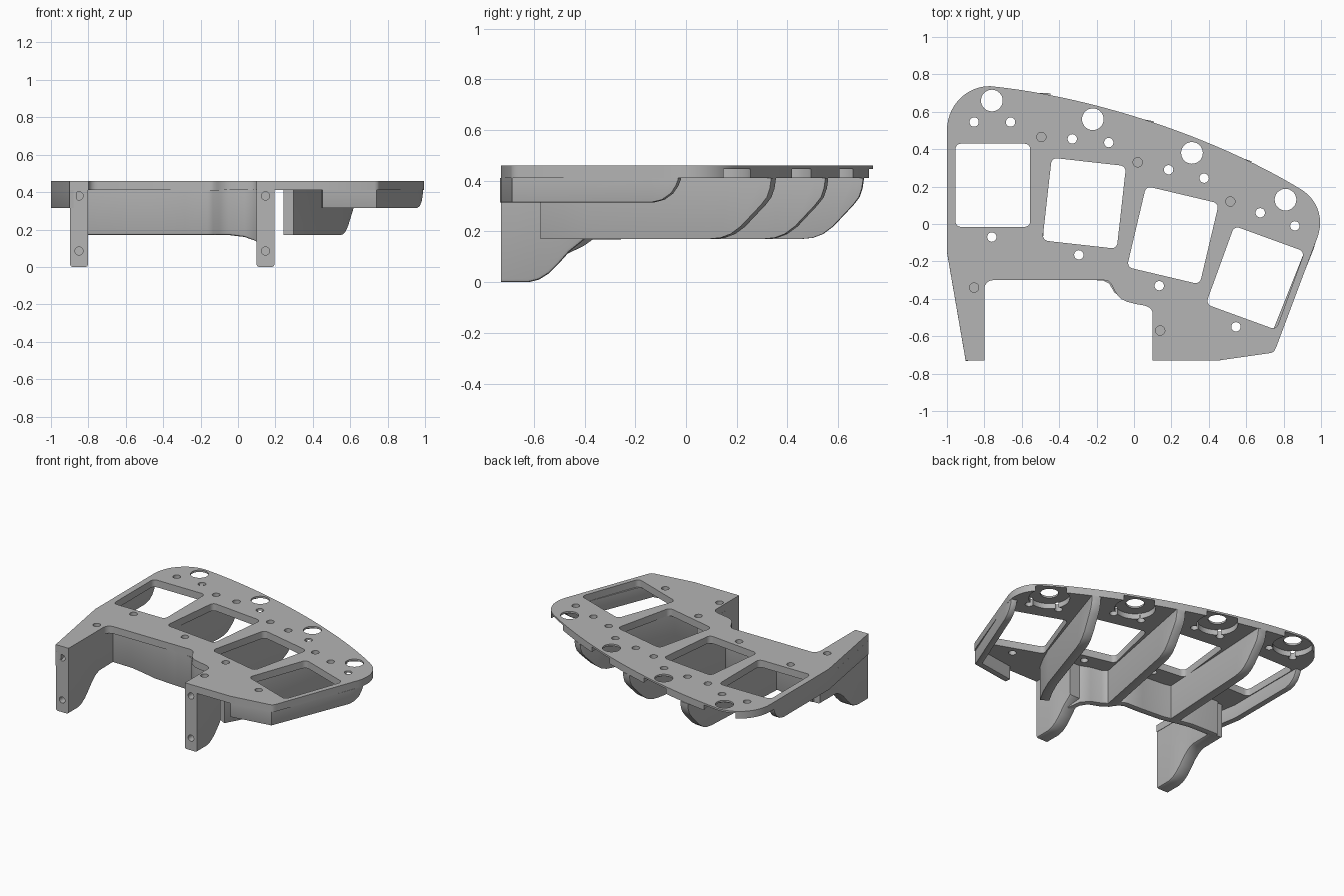
import bpy, bmesh, math
from mathutils import Vector, Matrix
from mathutils.geometry import interpolate_bezier

cube = bpy.data.objects.get("Cube")
if cube:
    bpy.data.objects.remove(cube)

TOP, UNDER = 0.46, 0.41

grey = bpy.data.materials.new("plain grey")
grey.use_nodes = True
GREY = (0.46, 0.46, 0.46, 1)
grey.diffuse_color = GREY
grey.node_tree.nodes["Principled BSDF"].inputs["Base Color"].default_value = GREY


def make(name, bm):
    bmesh.ops.recalc_face_normals(bm, faces=bm.faces)
    mesh = bpy.data.meshes.new(name)
    bm.to_mesh(mesh)
    bm.free()
    mesh.materials.append(grey)
    ob = bpy.data.objects.new(name, mesh)
    bpy.context.collection.objects.link(ob)
    return ob


def activate(ob):
    bpy.ops.object.select_all(action='DESELECT')
    ob.select_set(True)
    bpy.context.view_layer.objects.active = ob


def prism(bm, outline, z0, z1):
    low = [bm.verts.new((p[0], p[1], z0)) for p in outline]
    high = [bm.verts.new((p[0], p[1], z1)) for p in outline]
    bm.faces.new(low)
    bm.faces.new(high)
    n = len(low)
    for i in range(n):
        j = (i + 1) % n
        bm.faces.new((low[i], low[j], high[j], high[i]))


def circle(x, y, r, n=32):
    return [(x + r * math.cos(math.tau * i / n), y + r * math.sin(math.tau * i / n)) for i in range(n)]


def rounded_box(x, y, w, h, turn, r=0.03):
    spin = Matrix.Rotation(math.radians(turn), 2)
    pts = []
    for k, (sx, sy) in enumerate(((1, 1), (-1, 1), (-1, -1), (1, -1))):
        for i in range(6):
            a = math.pi / 2 * (k + i / 5)
            p = Vector((sx * (w / 2 - r) + r * math.cos(a), sy * (h / 2 - r) + r * math.sin(a)))
            pts.append(spin @ p + Vector((x, y)))
    return pts


def bend(a, b, c, d, n=8):
    return [p[:2] for p in interpolate_bezier(*(Vector((*q, 0)) for q in (a, b, c, d)), n)]


def cut(ob, cutter):
    mod = ob.modifiers.new("cut", 'BOOLEAN')
    mod.object = cutter
    mod.solver = 'EXACT'
    activate(ob)
    bpy.ops.object.modifier_apply(modifier=mod.name)
    bpy.data.objects.remove(cutter)


def smooth(ob):
    activate(ob)
    bpy.ops.object.shade_smooth_by_angle(angle=math.radians(35))


# Upright wall along a path of (x, y, bottom height), hanging from the plate
def wall(name, path, thick, edge=0.012):
    bm = bmesh.new()
    rings = []
    flat = [Vector(p[:2]) for p in path]
    for i, p in enumerate(flat):
        before = (p - flat[i - 1]).normalized() if i else (flat[1] - p).normalized()
        after = (flat[i + 1] - p).normalized() if i < len(flat) - 1 else before
        along = (before + after).normalized()
        side = Vector((-along.y, along.x)) * thick / 2 / max(0.6, along.dot(after))
        z = min(path[i][2], UNDER - 0.004)
        ring = [(p + side, z), (p - side, z), (p - side, UNDER), (p + side, UNDER)]
        rings.append([bm.verts.new((q.x, q.y, h)) for q, h in ring])
    for a, b in zip(rings, rings[1:]):
        for i in range(4):
            j = (i + 1) % 4
            bm.faces.new((a[i], a[j], b[j], b[i]))
    bm.faces.new(rings[0])
    bm.faces.new(rings[-1])
    # round off the two long lower edges
    bm.edges.ensure_lookup_table()
    lower = [bm.edges.get((a[i], b[i])) for a, b in zip(rings, rings[1:]) for i in (0, 1)]
    bmesh.ops.bevel(bm, geom=lower, offset=edge, segments=2, profile=0.5, affect='EDGES', clamp_overlap=True)
    return make(name, bm)


# Top plate outline
outline = [(-0.9, -0.73), (-0.8, -0.73)]
outline += bend((-0.8, -0.35), (-0.8, -0.32), (-0.78, -0.3), (-0.75, -0.3))
outline += bend((-0.16, -0.3), (-0.1, -0.3), (-0.12, -0.39), (-0.04, -0.415))
outline += bend((0.02, -0.43), (0.07, -0.435), (0.1, -0.45), (0.1, -0.48))
outline += [(0.1, -0.73), (0.45, -0.73)]
outline += bend((0.73, -0.69), (0.75, -0.685), (0.75, -0.68), (0.76, -0.66), 4)
outline += bend((0.97, -0.1), (1.025, 0.02), (0.985, 0.13), (0.89, 0.187), 14)
outline += bend((0.89, 0.187), (0.45, 0.455), (-0.2, 0.68), (-0.77, 0.737), 24)[1:]
outline += bend((-0.77, 0.737), (-0.9, 0.737), (-1, 0.63), (-1, 0.5), 14)[1:]
outline += [(-1, -0.15)]
bm = bmesh.new()
prism(bm, outline, UNDER, TOP)
plate = make("top_plate", bm)

# Square openings, round through holes and blind screw holes
big = [(-0.76, 0.66), (-0.22, 0.56), (0.31, 0.38), (0.81, 0.13)]
small = [(-0.855, 0.545), (-0.66, 0.545), (-0.33, 0.455), (-0.135, 0.435), (0.185, 0.29), (0.375, 0.245),
         (0.675, 0.06), (0.86, -0.01), (-0.76, -0.07), (-0.295, -0.165), (0.135, -0.33), (0.545, -0.55)]
screws = [(-0.495, 0.465), (0.02, 0.33), (0.515, 0.12), (-0.855, -0.34), (0.14, -0.57)]
openings = [(-0.755, 0.207, 0), (-0.266, 0.111, -6.4), (0.208, -0.06, -13.3), (0.648, -0.288, -20)]
bm = bmesh.new()
for x, y, turn in openings:
    prism(bm, rounded_box(x, y, 0.4, 0.445, turn), 0.3, 0.6)
for x, y in big:
    prism(bm, circle(x, y, 0.058), 0.3, 0.6)
for x, y in small:
    prism(bm, circle(x, y, 0.025, 20), 0.3, 0.6)
for x, y in screws:
    prism(bm, circle(x, y, 0.025, 20), 0.425, 0.6)
cut(plate, make("hole_cutter", bm))

# Recesses under the big holes, leaving a thin lip
bm = bmesh.new()
for x, y in big:
    prism(bm, circle(x, y, 0.13, 48), 0.3, 0.447)
cut(plate, make("recess_cutter", bm))
smooth(plate)

# Ribs between the openings, with a rear end sweeping up to the plate
SWEEP = [(-0.25, 0.17), (-0.2, 0.175), (-0.16, 0.19), (-0.12, 0.22), (-0.04, 0.305),
         (-0.017, 0.335), (-0.005, 0.37), (0, UNDER)]


def rib(name, front, start, end):
    slope = (end[0] - start[0]) / (end[1] - start[1])
    path = [(*p, 0.17) for p in front + [start]]
    path += [(end[0] + slope * dy, end[1] + dy, z) for dy, z in SWEEP]
    smooth(wall(name, path, 0.06))


rib("rib_right", [], (-0.525, -0.25), (-0.475, 0.7))
rib("rib_middle", [], (-0.095, -0.33), (0.075, 0.555))
rib("rib_left", [(0.27, -0.56), (0.32, -0.47)], (0.365, -0.37), (0.6, 0.345))

# Front wall winding between the legs
front = [(0.145, -0.48, 0.11), (0.1, -0.42, 0.14), (0.04, -0.395, 0.16), (-0.04, -0.38, 0.17),
         (-0.085, -0.35, 0.17), (-0.115, -0.3, 0.17), (-0.16, -0.277, 0.17), (-0.28, -0.273, 0.17),
         (-0.45, -0.26, 0.17), (-0.55, -0.235, 0.17), (-0.65, -0.215, 0.17), (-0.85, -0.21, 0.17)]
smooth(wall("front_wall", front, 0.05))

# Side walls, each curving up into the plate at the rear
left = [(0.45, -0.71, 0.315), (0.725, -0.668, 0.315), (0.94, -0.13, 0.315), (0.953, -0.09, 0.325),
        (0.963, -0.055, 0.35), (0.968, -0.035, 0.38), (0.971, -0.025, UNDER)]
smooth(wall("left_side_wall", left, 0.04))
right = [(-0.88, -0.73, 0.315), (-0.98, -0.15, 0.315), (-0.98, 0.35, 0.315), (-0.98, 0.39, 0.325),
         (-0.98, 0.425, 0.35), (-0.98, 0.445, 0.38), (-0.98, 0.455, UNDER)]
smooth(wall("right_side_wall", right, 0.04))

# Legs with two screw holes in the front face
LEG = [(-0.73, 0), (-0.62, 0), (-0.58, 0.01), (-0.54, 0.035), (-0.5, 0.075), (-0.46, 0.12),
       (-0.42, 0.152), (-0.38, 0.168)]
for name, x, back in (("right_leg", -0.85, -0.2), ("left_leg", 0.147, -0.4)):
    leg = wall(name, [(x, y, z) for y, z in LEG if y < back] + [(x, back, 0.17)], 0.095)
    bm = bmesh.new()
    for z in (0.085, 0.38):
        bmesh.ops.create_cone(bm, cap_ends=True, segments=20, radius1=0.022, radius2=0.022, depth=0.1,
                              matrix=Matrix.Translation((x, -0.73, z)) @ Matrix.Rotation(math.pi / 2, 4, 'X'))
    cut(leg, make("screw_cutter", bm))
    smooth(leg)
